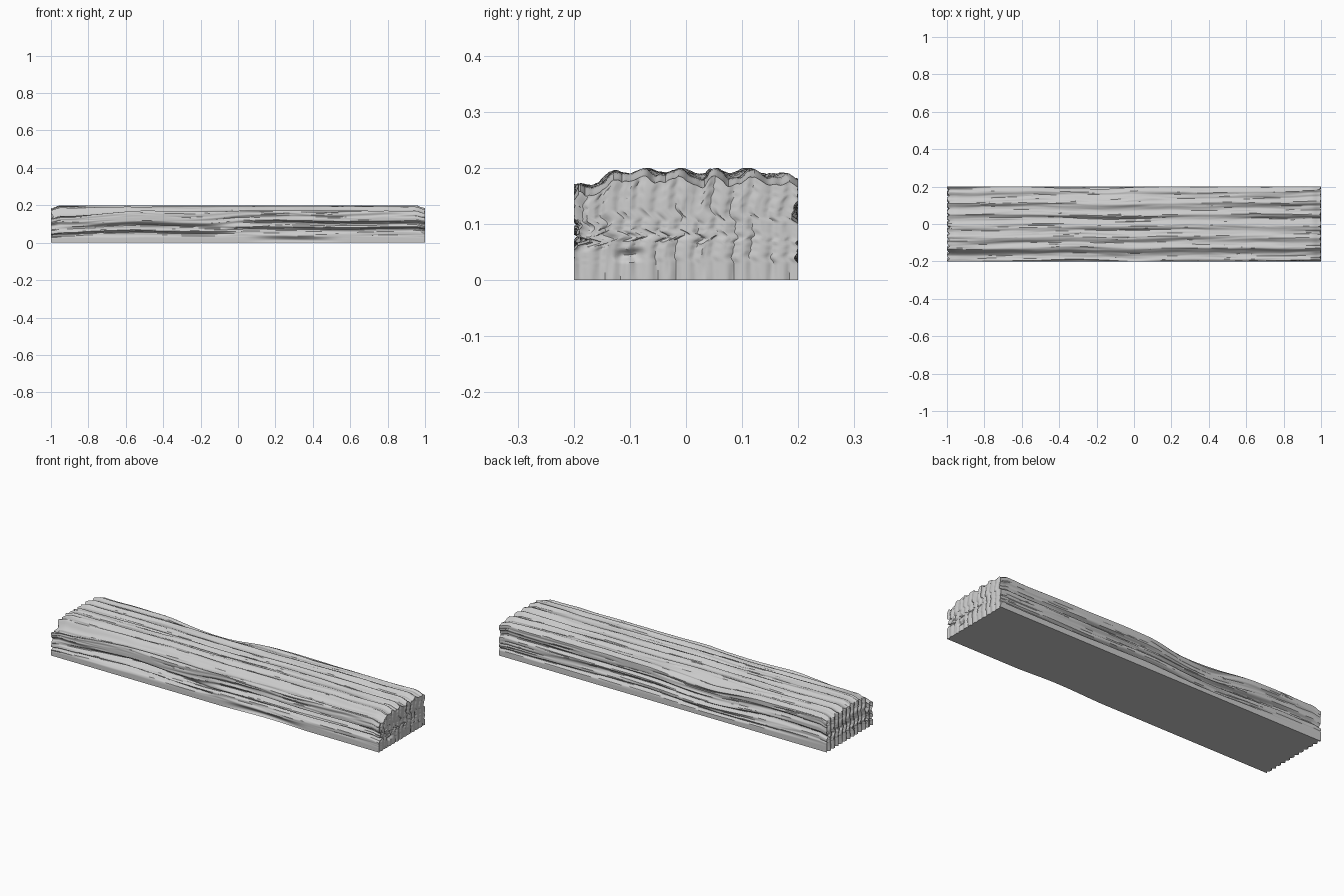
import bpy, bmesh, math
from mathutils import Vector, noise

cube = bpy.data.objects.get("Cube")
if cube:
    bpy.data.objects.remove(cube)

LENGTH, WIDTH, HEIGHT = 2.0, 0.4, 0.2
CUTS = (150, 100, 50)


def grain(along, across, seed, stretch=1.5, pitch=30):
    """Wood-like noise, long in x and tight across."""
    return noise.noise(Vector((along * stretch, across * pitch, seed)))


def bump(t, centre, half):
    """Smooth hill, 1 at the centre and 0 beyond the half width."""
    d = min(abs(t - centre) / half, 1)
    return (1 - d * d) ** 2


# Splits in each long side: x centre, half length, height, half height, depth
FRONT_SPLITS = [(0.55, 0.75, 0.125, 0.016, 0.035), (-0.5, 0.6, 0.11, 0.022, 0.03),
                (0.8, 1.5, 0.085, 0.013, 0.025), (-0.35, 0.4, 0.06, 0.015, 0.025),
                (0.3, 0.28, 0.015, 0.03, 0.02), (-0.8, 0.5, 0.065, 0.014, 0.02)]
BACK_SPLITS = [(0.4, 1.2, 0.135, 0.015, 0.02), (-0.5, 1.0, 0.1, 0.016, 0.022),
               (0.2, 1.3, 0.05, 0.012, 0.018), (-0.25, 0.35, 0.18, 0.04, 0.02)]


def side_depth(x, z, splits, seed):
    """How far a long side is worn inwards."""
    zw = z + 0.012 * noise.noise(Vector((x * 2, z * 8, seed)))
    depth = sum(d * bump(x, cx, hl) * bump(zw, cz, hz) for cx, hl, cz, hz, d in splits)
    fade = min(max((z - 0.03) / 0.03, 0), 1)
    ridges = max(0, grain(x, zw, seed + 3)) * 0.022
    fibres = max(0, grain(x, zw, seed + 7, 4, 80)) * 0.008
    return min(depth + fade * (ridges + fibres), 0.05)


def top_height(x, y):
    """Ridged upper surface with a rounded front edge and worn ends."""
    yw = y + 0.014 * noise.noise(Vector((x * 1.3, y * 5, 4)))
    valley = abs(math.sin(math.pi * (yw + 0.01) / 0.062)) ** 1.5
    depth = 0.012 * valley * (1 + 0.8 * grain(x, yw, 11, 1.5, 10))
    depth += max(0, grain(x, yw, 15, 2, 45)) * 0.012
    depth += max(0, grain(x, yw, 19, 5, 100)) * 0.005
    depth += (0.028 + 0.03 * bump(x, -1, 0.5)) * bump(y, -0.2, 0.09)
    depth += (0.01 + 0.025 * bump(x, -0.25, 0.35)) * bump(y, 0.2, 0.08)
    depth += 0.014 * bump(abs(x), 1, 0.05)
    return HEIGHT - max(depth, 0)


def end_depth(x, y, z):
    """Vertical saw grooves, deeper on the right-hand end."""
    groove = abs(math.sin(math.pi * (y + 0.003 * grain(z, y, 2)) / 0.034)) ** 3
    depth = (0.004 if x > 0 else 0.012) * groove
    depth += 0.004 * max(0, noise.noise(Vector((x, y * 90, z * 12))))
    if x > 0:
        depth += 0.012 * bump(y, -0.1, 0.035) * bump(z, 0.05, 0.015)
    return depth


def weather(co):
    x, y, z = co
    front = -WIDTH / 2 + side_depth(x, z, FRONT_SPLITS, 21)
    back = WIDTH / 2 - side_depth(x, z, BACK_SPLITS, 41)
    across = y / WIDTH + 0.5
    new_x = x
    if abs(x) > LENGTH / 2 - 0.0001:
        new_x = math.copysign(LENGTH / 2 - end_depth(x, y, z), x)
    return Vector((new_x, front + (back - front) * across, z / HEIGHT * top_height(x, y)))


# Finely divided block
bm = bmesh.new()
bmesh.ops.create_cube(bm, size=1)
for axis, cuts in enumerate(CUTS):
    edges = [e for e in bm.edges
             if abs((e.verts[0].co - e.verts[1].co)[axis]) > 0.9]
    bmesh.ops.subdivide_edges(bm, edges=edges, cuts=cuts, use_grid_fill=True)

# Weathered timber surface over a flat underside
for v in bm.verts:
    v.co = weather((v.co.x * LENGTH, v.co.y * WIDTH, (v.co.z + 0.5) * HEIGHT))
bmesh.ops.recalc_face_normals(bm, faces=bm.faces[:])
mesh = bpy.data.meshes.new("timber_beam")
bm.to_mesh(mesh)
bm.free()

beam = bpy.data.objects.new("timber_beam", mesh)
bpy.context.collection.objects.link(beam)

# Plain grey colour
grey = bpy.data.materials.new("weathered_grey")
grey.use_nodes = True
colour = (0.6, 0.6, 0.6, 1)
grey.diffuse_color = colour
grey.node_tree.nodes["Principled BSDF"].inputs["Base Color"].default_value = colour
mesh.materials.append(grey)

bpy.ops.object.select_all(action="DESELECT")
beam.select_set(True)
bpy.context.view_layer.objects.active = beam
bpy.ops.object.shade_smooth_by_angle(angle=math.radians(35))
